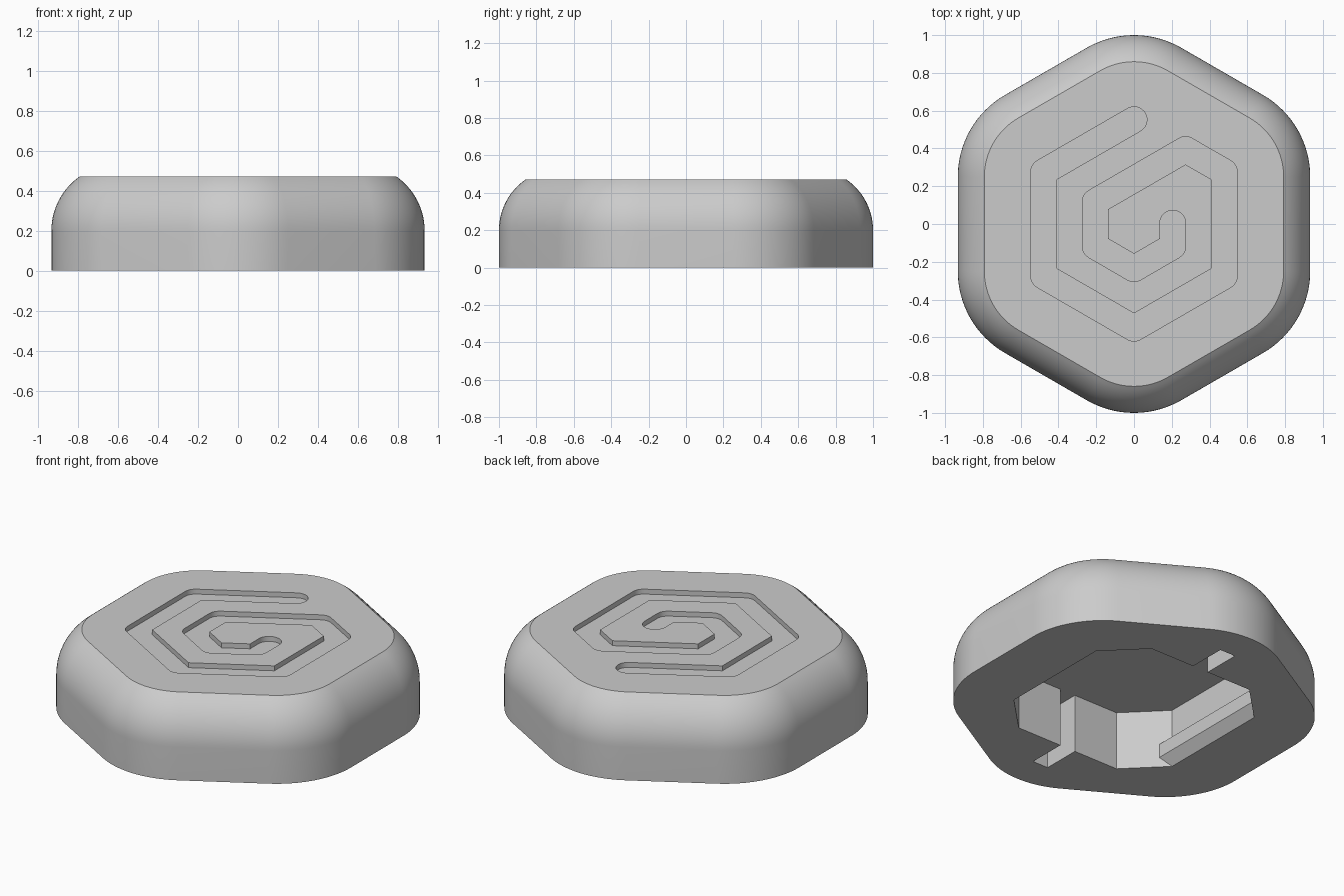
import bpy, bmesh, math
from mathutils import Vector

if "Cube" in bpy.data.objects:
    bpy.data.objects.remove(bpy.data.objects["Cube"])

grey = bpy.data.materials.new("plain grey")
grey.diffuse_color = (0.6, 0.6, 0.6, 1)
grey.use_nodes = True
grey.node_tree.nodes["Principled BSDF"].inputs["Base Color"].default_value = grey.diffuse_color


def loft(name, rings):
    """Closed solid through a list of rings with equal point counts."""
    bm = bmesh.new()
    loops = [[bm.verts.new(p) for p in ring] for ring in rings]
    n = len(loops[0])
    for a, b in zip(loops, loops[1:]):
        for i in range(n):
            j = (i + 1) % n
            bm.faces.new((a[i], a[j], b[j], b[i]))
    bm.faces.new(loops[0][::-1])
    bm.faces.new(loops[-1])
    bmesh.ops.recalc_face_normals(bm, faces=bm.faces)
    me = bpy.data.meshes.new(name)
    bm.to_mesh(me)
    bm.free()
    me.materials.append(grey)
    ob = bpy.data.objects.new(name, me)
    bpy.context.collection.objects.link(ob)
    return ob


def prism(name, outline, z0, z1):
    return loft(name, [[(x, y, z) for x, y in outline] for z in (z0, z1)])


def activate(ob):
    bpy.ops.object.select_all(action='DESELECT')
    ob.select_set(True)
    bpy.context.view_layer.objects.active = ob


def cut(target, cutter):
    activate(target)
    mod = target.modifiers.new("cut", 'BOOLEAN')
    mod.operation, mod.solver, mod.object = 'DIFFERENCE', 'EXACT', cutter
    bpy.ops.object.modifier_apply(modifier=mod.name)
    bpy.data.objects.remove(cutter, do_unlink=True)


def rounded_hex(radius, z, seg=16):
    """Hexagon of circumradius 0.5 grown outward by radius."""
    pts = []
    for k in range(6):
        mid = math.radians(30 + 60 * k)
        for i in range(seg + 1):
            a = mid + math.radians(-30 + 60 * i / seg)
            pts.append((0.5 * math.cos(mid) + radius * math.cos(a),
                        0.5 * math.sin(mid) + radius * math.sin(a), z))
    return pts


def stroke(path, w):
    """Outline of a thick line: round ends and outer joins, sharp inner joins."""
    path = [Vector(p) for p in path]
    walk = path + path[-2:0:-1]          # there and back again
    n, out = len(walk), []
    for i, p in enumerate(walk):
        d0 = (p - walk[i - 1]).normalized()
        d1 = (walk[(i + 1) % n] - p).normalized()
        turn = math.atan2(d0.x * d1.y - d0.y * d1.x, d0.dot(d1))
        if d0.dot(d1) < -0.99:
            turn = math.pi
        start = math.atan2(-d0.x, d0.y)  # right-hand normal
        if turn > 0:
            seg = max(3, round(turn / math.radians(11)))
            for s in range(seg + 1):
                a = start + turn * s / seg
                out.append((p.x + w * math.cos(a), p.y + w * math.sin(a)))
        else:
            a, r = start + turn / 2, w / math.cos(turn / 2)
            out.append((p.x + r * math.cos(a), p.y + r * math.sin(a)))
    return out


# Body: straight lower wall, then an arc leaning in to the flat top
R, LEAN, TOP = 0.33, math.radians(55), 0.47
z_arc = TOP - R * math.sin(LEAN)
rings = [rounded_hex(0.5, 0)]
for i in range(15):
    a = LEAN * i / 14
    rings.append(rounded_hex(0.5 - R * (1 - math.cos(a)), z_arc + R * math.sin(a)))
body = loft("body", rings)

# Spiral groove in the top
spiral = [(0, 0.552), (-0.478, 0.276), (-0.478, -0.276), (0, -0.552),
          (0.478, -0.276), (0.478, 0.276), (0.273, 0.394), (-0.205, 0.118),
          (-0.205, -0.118), (0, -0.237), (0.205, -0.118), (0.205, 0.004)]
cut(body, prism("groove_cutter", stroke(spiral, 0.0685), TOP - 0.03, TOP + 0.1))

# Underside: chamfered square pocket with a slot at front and back
A, B, DEEP = 0.567, 0.35, 0.355
octagon = [(A, -B), (A, B), (B, A), (-B, A), (-A, B), (-A, -B), (-B, -A), (B, -A)]
cut(body, prism("pocket_cutter", octagon, -0.1, DEEP))
S = 0.052
for side in (-1, 1):
    y0, y1 = sorted((side * 0.5, side * 0.8))
    cut(body, prism("slot_cutter", [(-S, y0), (S, y0), (S, y1), (-S, y1)], -0.1, DEEP))

activate(body)
bpy.ops.object.shade_smooth_by_angle(angle=math.radians(25))

# Clip lips along the left and right pocket walls
profile = [(0, 0), (0.05, 0.06), (0.05, 0.143), (0, 0.143)]
for side, label in ((-1, "left"), (1, "right")):
    loft(label + "_clip_lip", [[(side * (A - d), e * (B + d), z) for d, z in profile]
                               for e in (-1, 1)])
